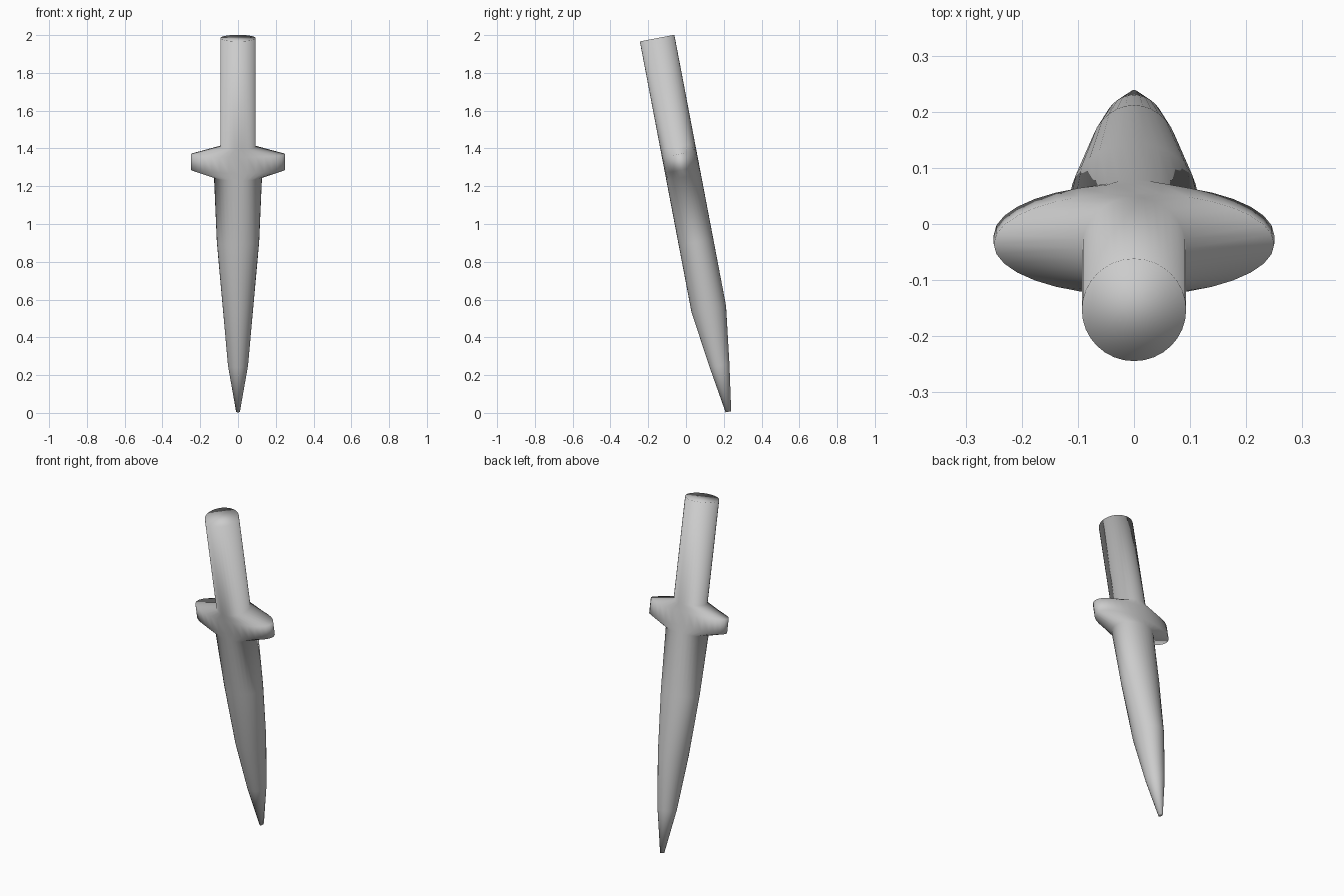
import bpy, bmesh
from math import sin, cos, tau, radians
from mathutils import Matrix

old = bpy.data.objects.get("Cube")
if old:
    bpy.data.objects.remove(old)

# One plain grey for the whole piece
GREY = (0.6, 0.6, 0.6, 1)
mat = bpy.data.materials.new("plain grey")
mat.use_nodes = True
mat.diffuse_color = GREY
mat.node_tree.nodes["Principled BSDF"].inputs["Base Color"].default_value = GREY

# Oval sections down the length: distance from the top, half width, half depth
HALF = 0.093
SECTIONS = [
    (0, HALF, HALF),            # handle
    (0.585, HALF, HALF),
    (0.625, 0.25, HALF),        # guard
    (0.71, 0.25, HALF),
    (0.75, 0.127, HALF),        # blade
    (1.1, 0.112, HALF),
    (1.46, 0.08, HALF),
    (1.765, 0.053, 0.053),
    (2.014, 0.01, 0.015),       # tip
]
SIDES = 32

bm = bmesh.new()
rings = []
for s, rx, ry in SECTIONS:
    rings.append([bm.verts.new((rx * cos(tau * i / SIDES), ry * sin(tau * i / SIDES), -s))
                  for i in range(SIDES)])
for a, b in zip(rings, rings[1:]):
    for i in range(SIDES):
        j = (i + 1) % SIDES
        bm.faces.new((a[i], b[i], b[j], a[j]))
bm.faces.new(rings[0])
bm.faces.new(rings[-1][::-1])
bmesh.ops.recalc_face_normals(bm, faces=bm.faces)

# Lean the whole dagger back about its top
lean = Matrix.Translation((0, -0.153, 1.984)) @ Matrix.Rotation(radians(10.8), 4, 'X')
bm.transform(lean)
for f in bm.faces:
    f.smooth = True

mesh = bpy.data.meshes.new("dagger")
bm.to_mesh(mesh)
bm.free()
mesh.materials.append(mat)
dagger = bpy.data.objects.new("dagger", mesh)
bpy.context.collection.objects.link(dagger)
